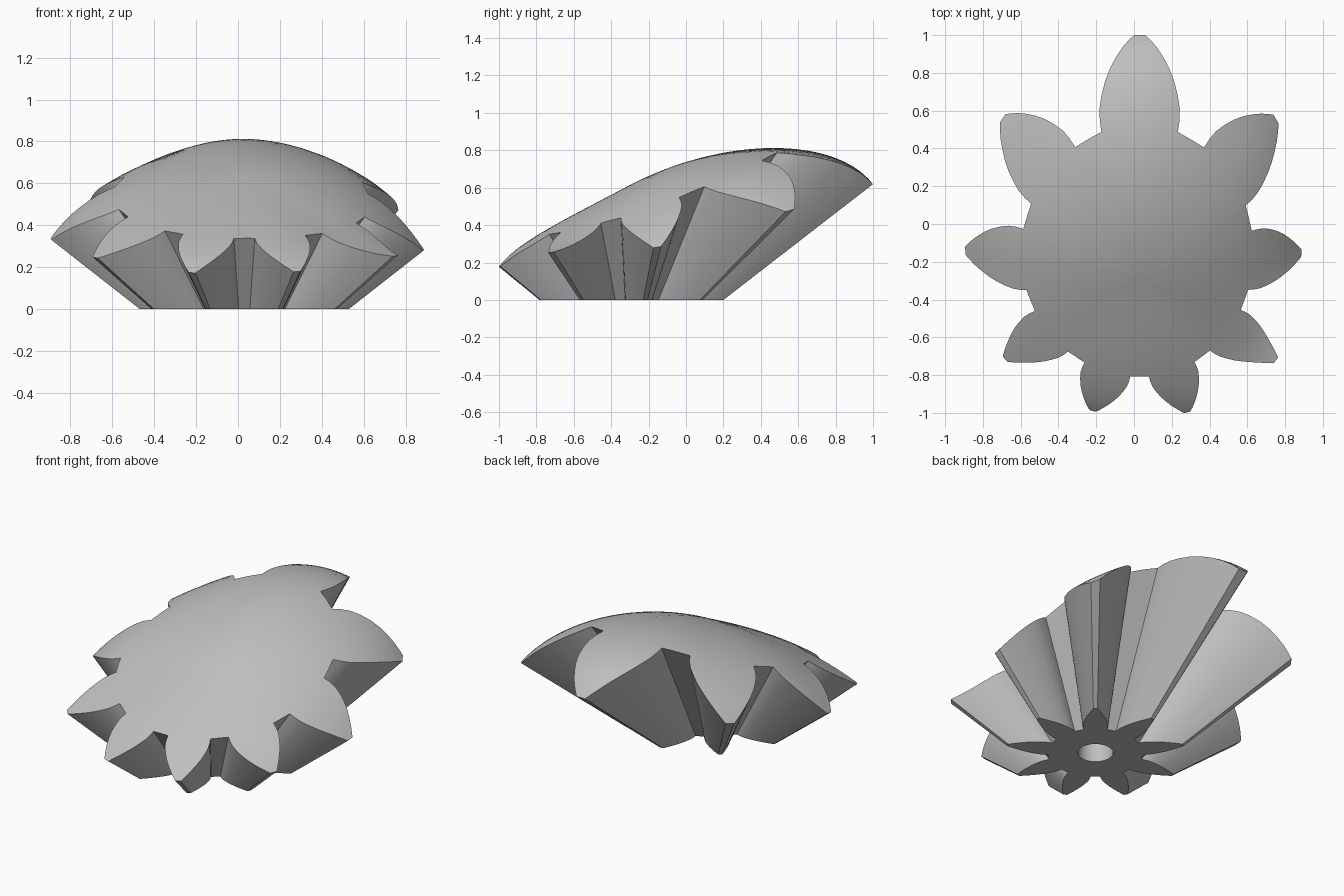
import bpy, bmesh, math
from mathutils import Vector

cube = bpy.data.objects.get("Cube")
if cube:
    bpy.data.objects.remove(cube)

TEETH = 9
RADIUS = 0.505            # tooth tip radius on the base plane
APEX = 0.391              # depth of the cone apex below the base
CENTRE = Vector((0.03, -0.305, 0))
RINGS = 24

# Blind bore from its mouth inwards: (radius, height)
BORE = [(.1, 0), (.1, .05), (.085, .3)]

# One tooth flank from tip to root: (distance out, half width), tip radius = 1
FLANK = [(1, .023), (.95, .045), (.9, .066), (.84, .088), (.78, .108),
         (.72, .124), (.66, .135), (.607, .141), (.56, .139), (.52, .133)]

# Dome bulge at each tooth, clockwise from the back, at the root and at the tip
ROOT_BULGE = [.077, .084, .08, .045, .0085, .0085, .032, .06, .081]
TIP_BULGE = [.262, .2625, .237, .0835, .047, .054, .0915, .195, .2605]


def around(values, angle):
    """Smooth periodic interpolation of one value per tooth."""
    pos = angle / math.tau * TEETH
    i = math.floor(pos)
    f = pos - i
    a, b, c, d = (values[(i + k) % TEETH] for k in (-1, 0, 1, 2))
    return b + f * ((c - a) + f * ((2*a - 5*b + 4*c - d) + f * (3*(b - c) + d - a))) / 2


def dome_scale(rho, angle):
    """How far along its ray from the apex the dome lies."""
    root, tip = around(ROOT_BULGE, angle), around(TIP_BULGE, angle)
    k = 0.535
    cubic = (root - k * k * tip) / (k ** 3 - k * k)
    square = tip - cubic
    return 1 / (.39 - .265 * rho * math.cos(angle) + square * rho**2 + cubic * rho**3)


def place(rho, angle, scale):
    r = rho * RADIUS * scale
    return CENTRE + Vector((r * math.sin(angle), r * math.cos(angle), (scale - 1) * APEX))


# Gear outline in polar form: flank, mirrored flank, straight root land
outline = []
for t in range(TEETH):
    turn = t * math.tau / TEETH
    points = [(-w, d) for d, w in reversed(FLANK)] + [(w, d) for d, w in FLANK]
    polar = [(math.hypot(x, y), math.atan2(x, y) + turn) for x, y in points]
    rho, last = polar[-1]
    mid = turn + math.pi / TEETH
    polar.append((rho * math.cos(mid - last), mid))
    outline += polar

bm = bmesh.new()


def ring(points):
    return [bm.verts.new(p) for p in points]


def bridge(a, b):
    n = len(a)
    for i in range(n):
        j = (i + 1) % n
        bm.faces.new((a[i], a[j], b[j], b[i]))


def cap(loop, point):
    tip = bm.verts.new(point)
    for i, v in enumerate(loop):
        bm.faces.new((v, loop[(i + 1) % len(loop)], tip))


# Blind bore and flat base
base = ring(place(rho, a, 1) for rho, a in outline)
previous = base
for radius, z in BORE:
    current = ring(CENTRE + Vector((radius * math.sin(a), radius * math.cos(a), z))
                   for _, a in outline)
    bridge(current, previous)
    previous = current
cap(previous, CENTRE + Vector((0, 0, BORE[-1][1])))

# Ruled tooth sides and domed top
previous = base
for step in range(RINGS, 0, -1):
    t = step / RINGS
    current = ring(place(rho * t, a, dome_scale(rho * t, a)) for rho, a in outline)
    bridge(previous, current)
    previous = current
cap(previous, place(0, 0, dome_scale(0, 0)))
bmesh.ops.recalc_face_normals(bm, faces=bm.faces)

mesh = bpy.data.meshes.new("domed_bevel_gear")
bm.to_mesh(mesh)
bm.free()
gear = bpy.data.objects.new("domed_bevel_gear", mesh)
bpy.context.collection.objects.link(gear)

# Plain grey metal
grey = bpy.data.materials.new("plain_grey")
grey.use_nodes = True
colour = (0.52, 0.52, 0.52, 1)
grey.diffuse_color = colour
for node in grey.node_tree.nodes:
    if node.type == 'BSDF_PRINCIPLED':
        node.inputs["Base Color"].default_value = colour
mesh.materials.append(grey)

bpy.ops.object.select_all(action='DESELECT')
gear.select_set(True)
bpy.context.view_layer.objects.active = gear
bpy.ops.object.shade_smooth_by_angle(angle=math.radians(25))
